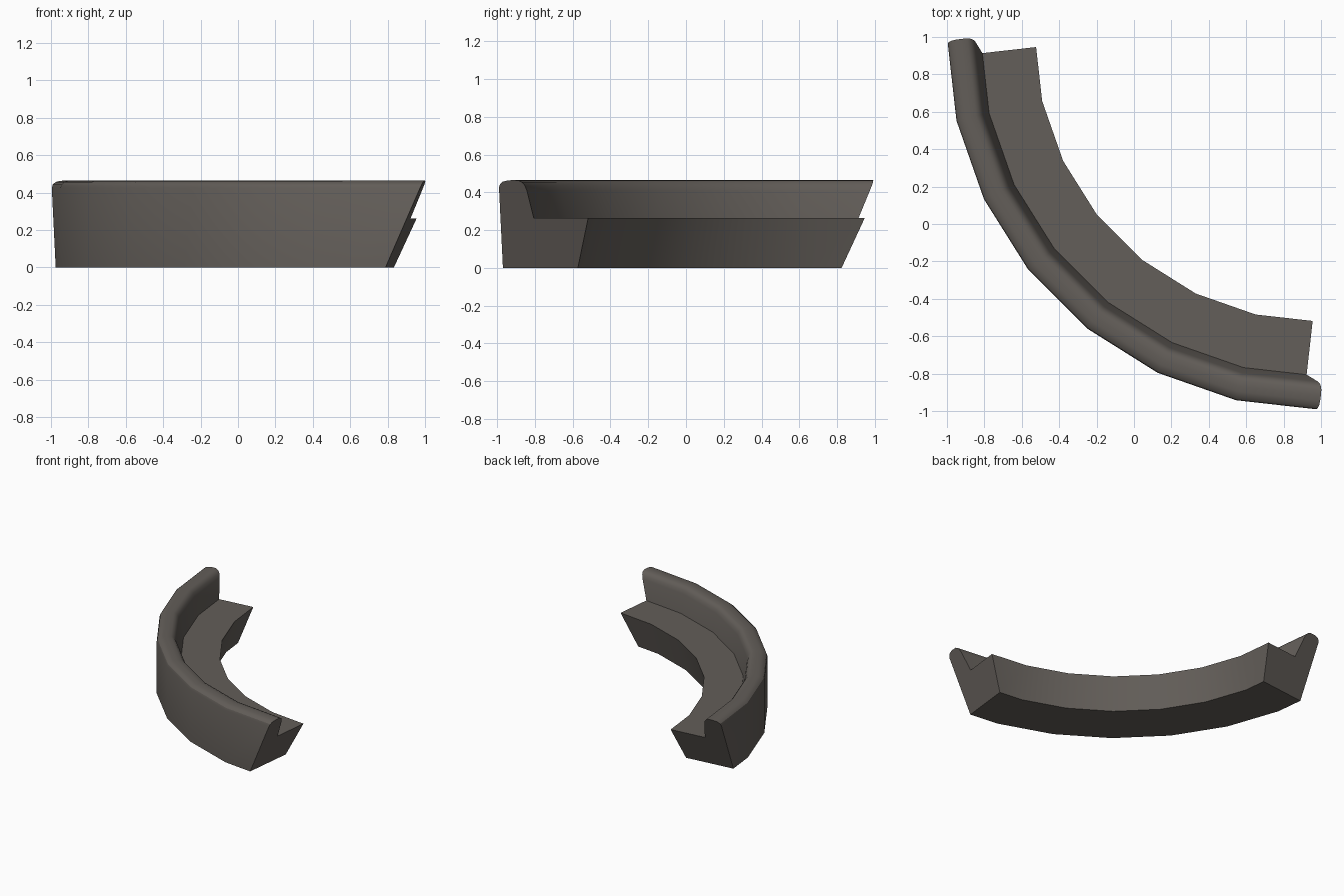
import bpy, bmesh, math
from mathutils import Vector

if "Cube" in bpy.data.objects:
    bpy.data.objects.remove(bpy.data.objects["Cube"])

STEPS = 7
CENTRE = Vector((0.988, 0.995, 0))

# Cross-section of the curved bench: (radius, height)
PROFILE = [(1.987, 0), (1.987, 0.425), (1.981, 0.443), (1.965, 0.457), (1.94, 0.463),
           (1.91, 0.465), (1.88, 0.463), (1.862, 0.454), (1.848, 0.437), (1.838, 0.41),
           (1.808, 0.263), (1.517, 0.263), (1.585, 0)]


def ring_points(i):
    a = math.radians(90 / STEPS * i)
    return [CENTRE + Vector((-r * math.cos(a), -r * math.sin(a), z)) for r, z in PROFILE]


# Straight segments along a quarter circle; ends run long for the slanted cut
rings = [ring_points(i) for i in range(STEPS + 1)]
for end, nxt in ((0, 1), (-1, -2)):
    rings[end] = [p + (p - q) * 0.3 for p, q in zip(rings[end], rings[nxt])]

bm = bmesh.new()
loops = [[bm.verts.new(p) for p in ring] for ring in rings]
n = len(PROFILE)
for a, b in zip(loops, loops[1:]):
    for j in range(n):
        k = (j + 1) % n
        bm.faces.new((a[j], a[k], b[k], b[j]))

# Leaning end faces, square to the first and last segments
for normal, d in ((Vector((1, -0.113, -0.44)), 0.0226), (Vector((-0.113, 1, -0.44)), 0.006)):
    length = normal.length
    point = CENTRE + normal * (d / length ** 2)
    res = bmesh.ops.bisect_plane(bm, geom=bm.verts[:] + bm.edges[:] + bm.faces[:],
                                 plane_co=point, plane_no=normal, clear_outer=True)
    cut = [e for e in res["geom_cut"] if isinstance(e, bmesh.types.BMEdge)]
    bmesh.ops.contextual_create(bm, geom=cut)
bmesh.ops.recalc_face_normals(bm, faces=bm.faces[:])

mesh = bpy.data.meshes.new("curved_bench")
bm.to_mesh(mesh)
bm.free()
bench = bpy.data.objects.new("curved_bench", mesh)
bpy.context.collection.objects.link(bench)

mat = bpy.data.materials.new("dark warm grey")
mat.diffuse_color = (0.125, 0.112, 0.1, 1)
mat.use_nodes = True
mat.node_tree.nodes["Principled BSDF"].inputs["Base Color"].default_value = mat.diffuse_color
mesh.materials.append(mat)

bpy.context.view_layer.objects.active = bench
bench.select_set(True)
bpy.ops.object.shade_smooth_by_angle(angle=math.radians(30))
